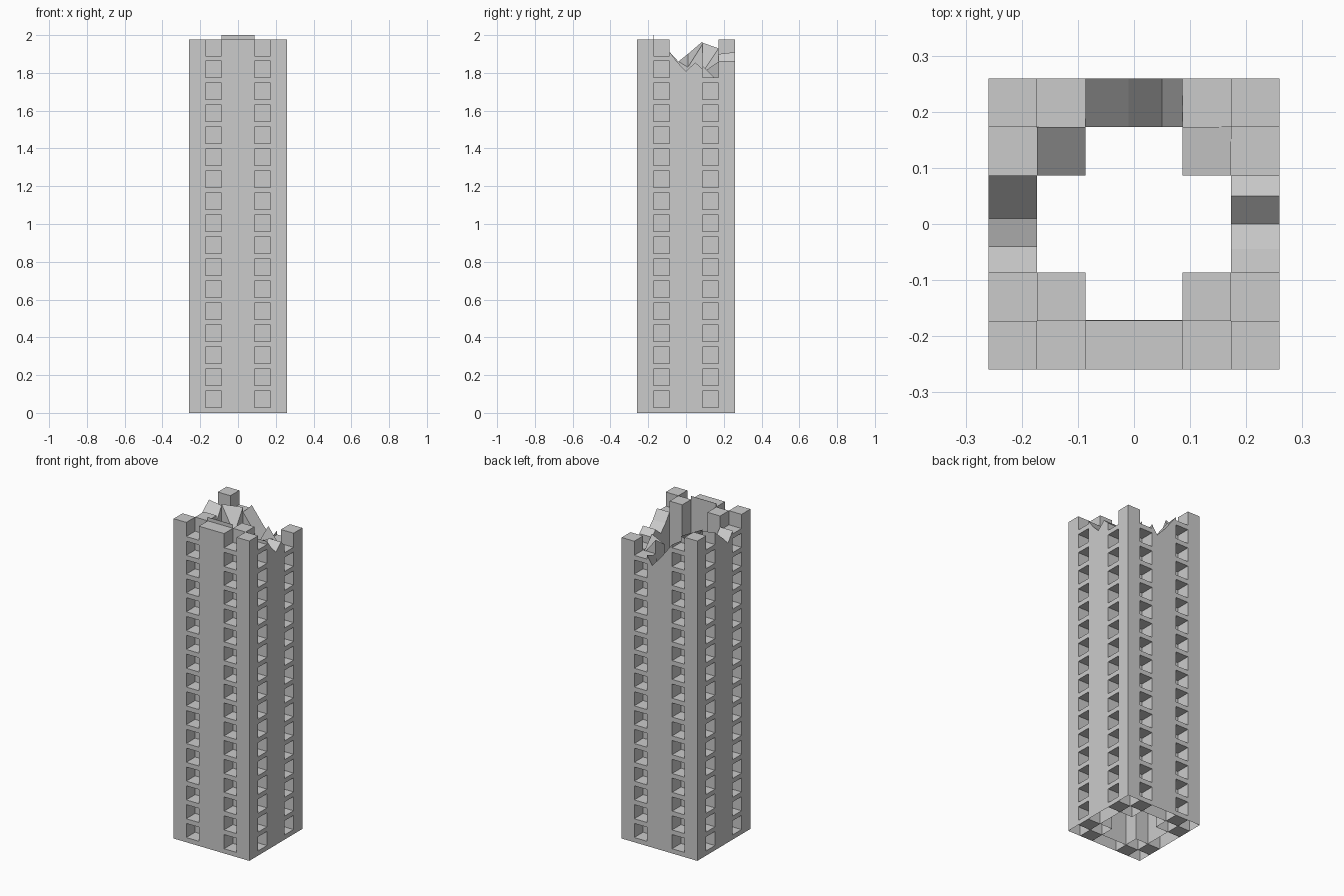
import bpy, bmesh

if "Cube" in bpy.data.objects:
    bpy.data.objects.remove(bpy.data.objects["Cube"])

A, B, C = 0.0863, 0.1727, 0.259      # plan grid lines
TOP, LV = 1.978, 1.978 / 17          # roof height, storey height


def wall(name, place, profile, open_bottom=True):
    """Wall strip. profile rows are (t, outer top, inner top);
    place(t, d) maps along-wall t and depth d (0 outer, 1 inner) to x, y."""
    bm = bmesh.new()
    rows = []
    for t, zo, zi in profile:
        o, i = place(t, 0), place(t, 1)
        rows.append([bm.verts.new((*o, 0)), bm.verts.new((*i, 0)),
                     bm.verts.new((*i, zi)), bm.verts.new((*o, zo))])
    bm.faces.new(rows[0])
    bm.faces.new(rows[-1][::-1])
    for a, b in zip(rows, rows[1:]):
        for k in range(4):
            n = (k + 1) % 4
            bm.faces.new((a[k], b[k], b[n], a[n]))
    bmesh.ops.recalc_face_normals(bm, faces=bm.faces)
    if open_bottom:
        low = [f for f in bm.faces if all(v.co.z < 1e-5 for v in f.verts)]
        bmesh.ops.delete(bm, geom=low, context='FACES')
    me = bpy.data.meshes.new(name)
    bm.to_mesh(me)
    bm.free()
    ob = bpy.data.objects.new(name, me)
    bpy.context.collection.objects.link(ob)
    return ob


def block(name, x0, x1, y0, y1, z00, z01=None, z10=None, z11=None):
    """Column from the ground; zij is the top height at (xi, yj)."""
    z01, z10, z11 = (z00 if z is None else z for z in (z01, z10, z11))
    return wall(name, lambda t, d: (t, (y0, y1)[d]), [(x0, z00, z01), (x1, z10, z11)])


SIDES = {
    "front": lambda t, d: (t, -(C, B)[d]),
    "back": lambda t, d: (t, (C, B)[d]),
    "left": lambda t, d: (-(C, B)[d], t),
    "right": lambda t, d: ((C, B)[d], t),
}

# corner piers; the back right one has lost its top storey
for sx in (-1, 1):
    for sy in (-1, 1):
        x, y = sorted((sx * B, sx * C)), sorted((sy * B, sy * C))
        block("corner_pier", *x, *y, LV * 16 if (sx, sy) == (1, 1) else TOP)

# inner corner piers, the two at the back broken
block("inner_pier", -B, -A, -B, -A, TOP)
block("inner_pier", A, B, -B, -A, TOP)
block("broken_inner_pier", -B, -A, A, B, 1.96, 1.90, 1.80, 1.93)
block("broken_inner_pier", A, B, A, B, 1.80, 1.86, 1.84, 1.75)

# middle wall panels with broken tops
wall("front_panel", SIDES["front"], [(-A, TOP, TOP), (A, TOP, TOP)])
wall("back_panel", SIDES["back"],
     [(-A, 1.91, 1.90), (-0.01, 1.81, 1.80), (0.05, 1.745, 1.64), (A, 1.80, 1.76)])
wall("left_panel", SIDES["left"],
     [(-A, 1.91, 1.91), (-0.04, 1.85, 1.86), (0.01, 1.90, 1.83), (A, 1.965, 1.95)])
wall("right_panel", SIDES["right"],
     [(-A, 1.91, 1.91), (-0.045, 1.855, 1.855), (0, 1.81, 1.81),
      (0.05, 1.855, 1.855), (A, 1.82, 1.82)])

# thin upright sheet behind the front panel
bpy.ops.mesh.primitive_cube_add(size=1, location=(0, -B + 0.001, 1.95))
sheet = bpy.context.object
sheet.name = "front_back_sheet"
sheet.scale = (2 * A, 0.002, 0.1)

# window slots: a ledge on every storey between piers and panels
me = bpy.data.meshes.new("window_ledges")
bm = bmesh.new()
H = 0.029
for place in SIDES.values():
    for s in (-1, 1):
        a, b = s * A, s * B
        for n in range(17):
            broken = place is SIDES["back"] and s == 1 or place is SIDES["right"] and s == 1
            if n == 16 and broken:
                continue
            lo = n * LV
            ring = [place(a, 0), place(b, 0), place(b, 1), place(a, 1)]
            v = [[bm.verts.new((*p, z)) for p in ring] for z in (lo, lo + H)]
            bm.faces.new(v[0])
            bm.faces.new(v[1])
            for k in range(4):
                m = (k + 1) % 4
                bm.faces.new((v[0][k], v[0][m], v[1][m], v[1][k]))
bmesh.ops.recalc_face_normals(bm, faces=bm.faces)
bm.to_mesh(me)
bm.free()
bpy.context.collection.objects.link(bpy.data.objects.new("window_ledges", me))
